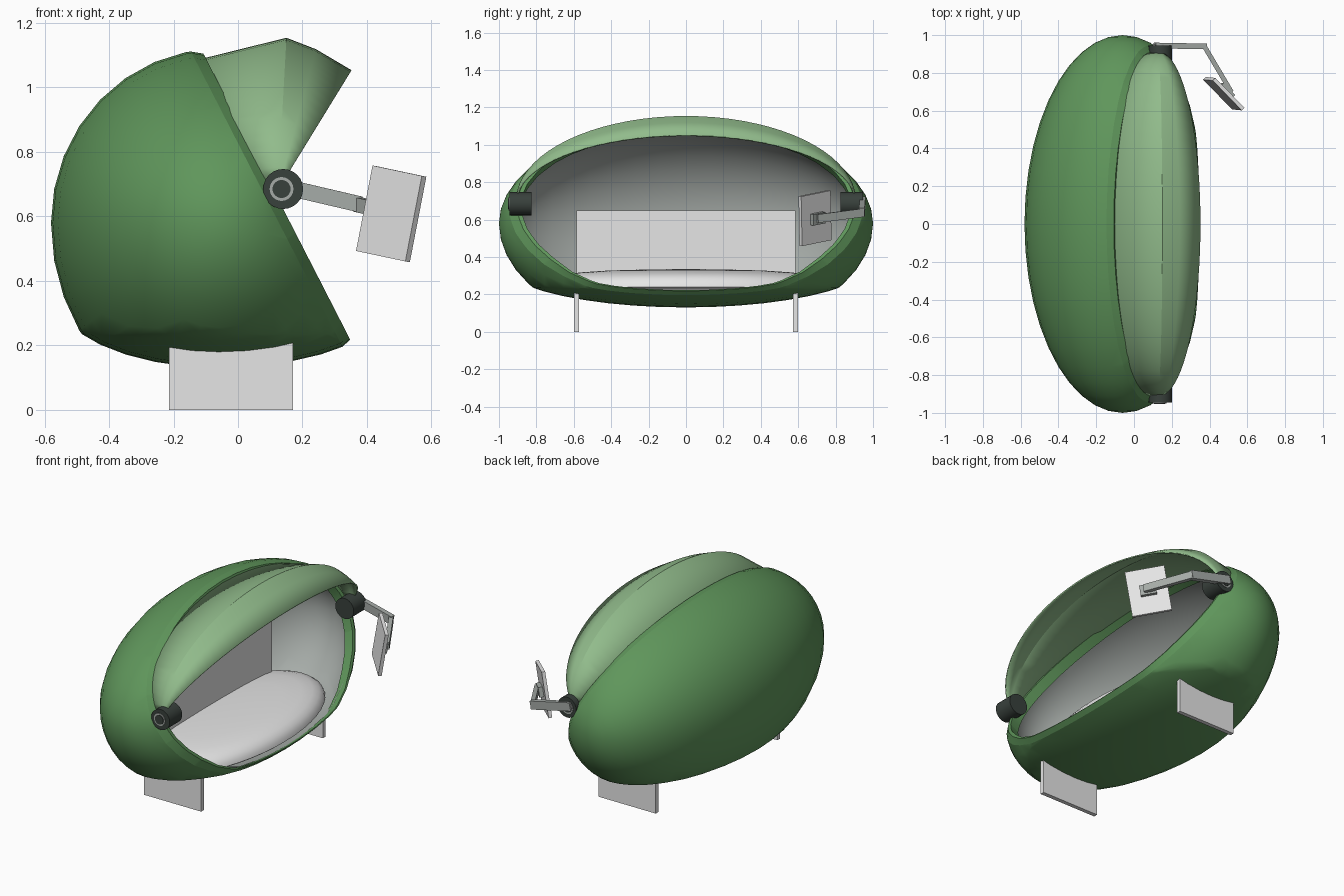
import bpy, bmesh, math
from mathutils import Vector, Matrix

if "Cube" in bpy.data.objects:
    bpy.data.objects.remove(bpy.data.objects["Cube"])


def mat(name, c):
    m = bpy.data.materials.new(name)
    m.diffuse_color = (*c, 1)
    m.use_nodes = True
    m.node_tree.nodes["Principled BSDF"].inputs["Base Color"].default_value = m.diffuse_color
    return m


GREEN = mat("leaf green", (0.115, 0.305, 0.105))
PALE = mat("pale green", (0.285, 0.50, 0.26))
LIGHT = mat("light grey", (0.79, 0.79, 0.79))
GREY = mat("mid grey", (0.38, 0.41, 0.39))
DARK = mat("charcoal", (0.04, 0.052, 0.045))

CEN = Vector((-0.06, 0, 0.58))            # shell centre
N = Vector((0.89, 0, 0.457)).normalized()  # direction the opening faces
CUT = Vector((-0.14, 0, 1.10))            # point on the opening plane
KNEE = 0.235                              # below this the belly is flattened


def finish(bm, name, m, smooth=None):
    bmesh.ops.recalc_face_normals(bm, faces=bm.faces)
    me = bpy.data.meshes.new(name)
    bm.to_mesh(me)
    bm.free()
    me.materials.append(m)
    ob = bpy.data.objects.new(name, me)
    bpy.context.collection.objects.link(ob)
    if smooth:
        bpy.ops.object.select_all(action='DESELECT')
        ob.select_set(True)
        bpy.context.view_layer.objects.active = ob
        bpy.ops.object.shade_smooth_by_angle(angle=math.radians(smooth))
    return ob


def pod(scale, low_scale, plane):
    """Flattened ellipsoid, cut open by the slanted plane."""
    bm = bmesh.new()
    bmesh.ops.create_uvsphere(bm, u_segments=32, v_segments=22, radius=1,
                              matrix=Matrix.Rotation(math.pi / 2, 4, 'X'))
    for v in bm.verts:
        x, y, z = v.co
        rz = 0.54 if z > 0 else 0.60
        rx = 0.52 + (0.05 * min(1, -2 * z) if x > 0 and z < 0 else 0)
        v.co = CEN + Vector((x * rx, y, z * rz))
    bmesh.ops.bisect_plane(bm, geom=bm.verts[:] + bm.edges[:] + bm.faces[:],
                           plane_co=(0, 0, KNEE), plane_no=(0, 0, 1))
    for v in bm.verts:
        if v.co.z < KNEE:
            v.co.z = KNEE - (KNEE - v.co.z) * 0.41
        d = v.co - CEN
        v.co = CEN + Vector((d.x * scale, d.y * scale, d.z * (scale if d.z > 0 else low_scale)))
    bmesh.ops.bisect_plane(bm, geom=bm.verts[:] + bm.edges[:] + bm.faces[:],
                           plane_co=plane, plane_no=N, clear_outer=True)
    return bm


# outer shell
finish(pod(1, 1, CUT), "shell", GREEN, 80)

# chamfered rim around the opening, thinner along the bottom
bm = pod(1, 1, CUT)
edges = [e for e in bm.edges if e.is_boundary]
old = bm.faces[:]
rim_mid = Vector((0.1, 0, 0.65))
for s, off in ((0.955, 0.031), (0.975, 0.0), (1.0, -0.06)):
    ret = bmesh.ops.extrude_edge_only(bm, edges=edges)["geom"]
    for v in [g for g in ret if isinstance(g, bmesh.types.BMVert)]:
        d = v.co - rim_mid
        k = 1 - (1 - s) * (1.0 if d.z > -0.3 else 0.4)
        v.co = rim_mid + Vector((d.x * k, d.y * s, d.z * k)) + N * off
    edges = [g for g in ret if isinstance(g, bmesh.types.BMEdge) and g.is_boundary]
bmesh.ops.delete(bm, geom=old, context='FACES')
finish(bm, "shell_rim", GREEN, 22)

# inner lining
lining = finish(pod(0.945, 0.975, CUT + N * 0.005), "lining", GREY, 80)
lining.data.flip_normals()

# folding canopy: ribs fanned about the hinge axis, the first lying along the rim
bm = bmesh.new()
rows = []
for px, x, z in ((0.092, -0.112, 1.085), (0.125, 0.15, 1.15), (0.13, 0.24, 1.115), (0.135, 0.35, 1.05)):
    piv = Vector((px, 0, 0.70))
    d = Vector((x, 0, z)) - piv
    rows.append([bm.verts.new(piv + d * math.sin(t) + Vector((0, 0.905 * math.cos(t), 0)))
                 for t in [math.pi * (0.01 + 0.98 * i / 36) for i in range(37)]])
for a, b in zip(rows, rows[1:]):
    for i in range(36):
        bm.faces.new((a[i], a[i + 1], b[i + 1], b[i]))
canopy = finish(bm, "canopy", PALE, 22)
sol = canopy.modifiers.new("cloth", 'SOLIDIFY')
sol.thickness = 0.008
sol.offset = 0

# seat cushion: lathed oval with a rolled edge
bm = bmesh.new()
prof = ((0.3, 0.333), (0.55, 0.328), (0.75, 0.318), (0.87, 0.304),
        (0.94, 0.286), (0.985, 0.262), (1.0, 0.24), (0.95, 0.225))
rings = [[bm.verts.new((-0.06 + 0.38 * r * math.cos(a), 0.75 * r * math.sin(a), z))
          for a in [math.tau * i / 48 for i in range(48)]] for r, z in prof]
for a, b in zip(rings, rings[1:]):
    for i in range(48):
        j = (i + 1) % 48
        bm.faces.new((a[i], a[j], b[j], b[i]))
bm.faces.new(rings[-1])
top = bm.verts.new((-0.06, 0, 0.336))
for i in range(48):
    bm.faces.new((top, rings[0][i], rings[0][(i + 1) % 48]))
finish(bm, "seat_cushion", LIGHT, 50)


def box(name, m, centre, size, axes=None):
    bm = bmesh.new()
    bmesh.ops.create_cube(bm, size=1)
    rot = Matrix(axes).transposed() if axes else Matrix.Identity(3)
    for v in bm.verts:
        v.co = Vector(centre) + rot @ Vector([c * s for c, s in zip(v.co, size)])
    return finish(bm, name, m)


def bar(name, m, p, q, w, h):
    p, q = Vector(p), Vector(q)
    u = (q - p).normalized()
    side = Vector((0, 0, 1)).cross(u).normalized()
    return box(name, m, (p + q) / 2, ((q - p).length, w, h), (u, side, u.cross(side)))


def disc(name, m, centre, r, depth):
    bm = bmesh.new()
    bmesh.ops.create_cone(bm, cap_ends=True, segments=24, radius1=r, radius2=r, depth=depth,
                          matrix=Matrix.Translation(centre) @ Matrix.Rotation(math.pi / 2, 4, 'X'))
    return finish(bm, name, m, 30)


# backrest
box("backrest", LIGHT, (-0.195, 0, 0.43), (0.03, 1.17, 0.44))

# feet and hinges on both sides
for s, tag in ((-1, "front"), (1, "rear")):
    box(tag + "_foot", LIGHT, (-0.022, s * 0.585, 0.105), (0.385, 0.025, 0.21))
    disc(tag + "_hinge", DARK, (0.14, s * 0.885, 0.685), 0.062, 0.12)
    disc(tag + "_hinge_ring", GREY, (0.135, s * 0.945, 0.685), 0.037, 0.008)
    disc(tag + "_hinge_cap", DARK, (0.135, s * 0.948, 0.685), 0.028, 0.008)

# jointed arm carrying a flat panel
bar("arm_inner", GREY, (0.11, 0.945, 0.70), (0.38, 0.94, 0.637), 0.03, 0.05)
bar("arm_outer", GREY, (0.37, 0.945, 0.637), (0.515, 0.70, 0.605), 0.025, 0.045)
u = Vector((0.165, -0.17, -0.035)).normalized()
v = Vector((0.035, 0.012, 0.27))
v = (v - u * v.dot(u)).normalized()
n = v.cross(u)
if n.x < 0:
    n = -n
mid = Vector((0.475, 0.69, 0.608))
box("panel", LIGHT, mid, (0.222, 0.27, 0.02), (u, v, n))
box("panel_bracket", GREY, mid + n * 0.022, (0.09, 0.06, 0.025), (u, v, n))
